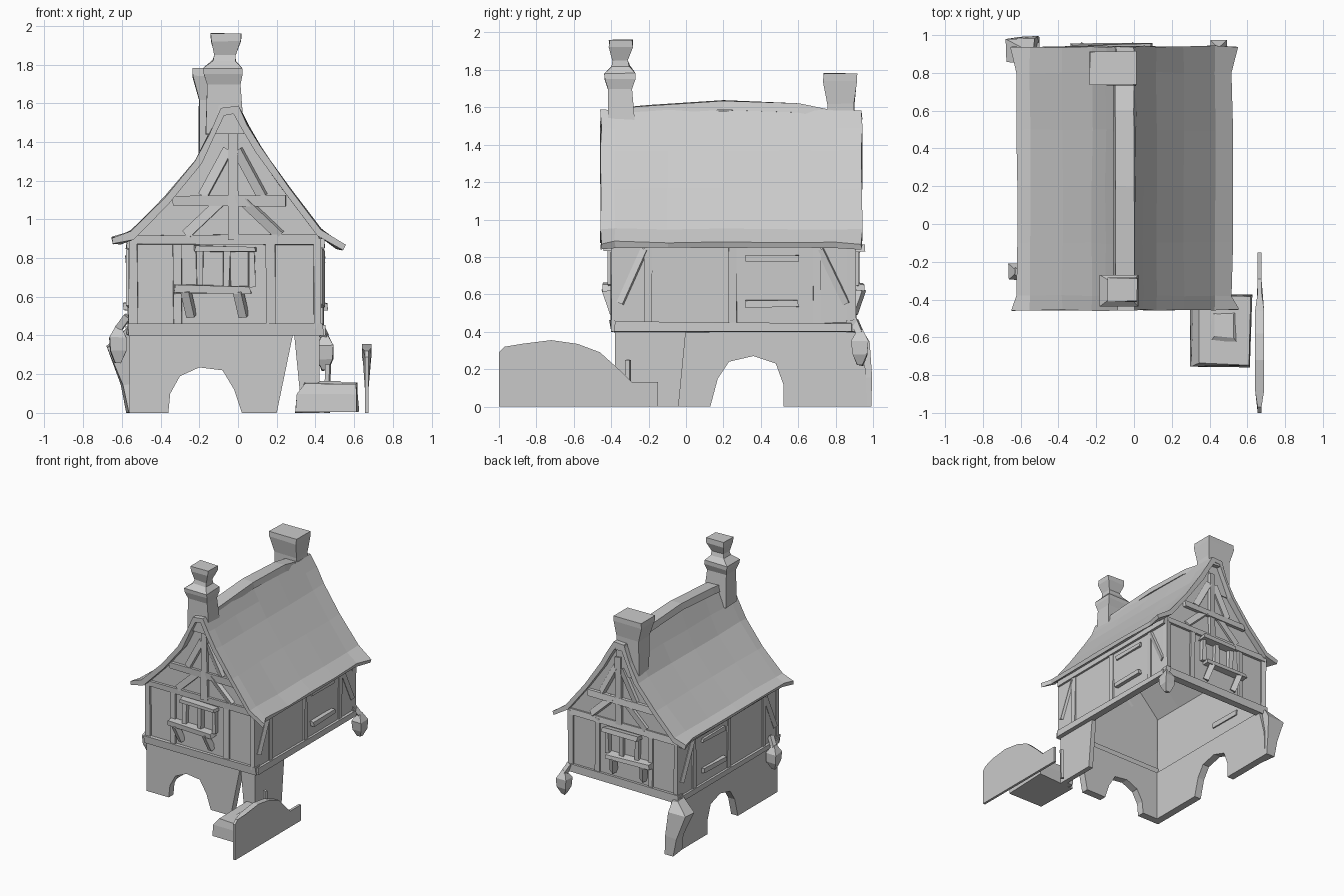
import bpy, bmesh, random
from mathutils import Vector

if "Cube" in bpy.data.objects:
    bpy.data.objects.remove(bpy.data.objects["Cube"])

random.seed(4)

def finish(name, bm, jitter=0.0):
    for v in bm.verts:
        v.co += Vector([random.uniform(-jitter, jitter) for _ in range(3)])
        v.co.z = max(v.co.z, 0)
    bmesh.ops.recalc_face_normals(bm, faces=bm.faces)
    me = bpy.data.meshes.new(name)
    bm.to_mesh(me)
    bm.free()
    ob = bpy.data.objects.new(name, me)
    bpy.context.collection.objects.link(ob)
    return ob

def loft(name, rings, jitter=0.0):
    """Skin closed rings of 3D points, capping both ends."""
    bm = bmesh.new()
    vs = [[bm.verts.new(p) for p in r] for r in rings]
    n = len(vs[0])
    for a, b in zip(vs, vs[1:]):
        for i in range(n):
            j = (i + 1) % n
            bm.faces.new((a[i], a[j], b[j], b[i]))
    bm.faces.new(vs[0])
    bm.faces.new(vs[-1])
    return finish(name, bm, jitter)

def slab(name, pts, axis, a, b):
    """Extrude a 2D outline along x (points are y,z) or y (points are x,z)."""
    put = (lambda p, t: (t, p[0], p[1])) if axis == 'x' else (lambda p, t: (p[0], t, p[1]))
    return loft(name, [[put(p, t) for p in pts] for t in (a, b)])

def box(name, lo, hi, jitter=0.006):
    ring = lambda z: [(lo[0], lo[1], z), (hi[0], lo[1], z), (hi[0], hi[1], z), (lo[0], hi[1], z)]
    return loft(name, [ring(lo[2]), ring(hi[2])], jitter)

def stack(name, rings, jitter=0.004):
    """Four-sided tower from (x0, x1, y0, y1, z) levels."""
    return loft(name, [[(a, c, z), (b, c, z), (b, d, z), (a, d, z)] for a, b, c, d, z in rings], jitter)

def strut(name, p, q, w=0.025):
    p, q = Vector(p), Vector(q)
    d = (q - p).normalized()
    s = d.cross(Vector((0.31, 0.9, 0.2)) if abs(d.y) < 0.7 else Vector((1, 0, 0))).normalized() * w
    t = d.cross(s)
    return loft(name, [[c + s + t, c - s + t, c - s - t, c + s - t] for c in (p, q)])

# Ground floor: open at right and back, arches in front and left walls
slab("front_arch_wall", [(-.55, 0), (-.36, 0), (-.35, .1), (-.3, .19), (-.2, .235), (-.08, .22),
     (-.02, .12), (.02, 0), (.2, 0), (.285, .41), (-.55, .41)], 'y', -.38, -.32)
slab("front_corner_pier", [(.29, .41), (.33, 0), (.42, 0), (.42, .41)], 'y', -.38, -.34)
slab("right_corner_wall", [(-.38, 0), (-.04, 0), (0, .41), (-.38, .41)], 'x', .38, .42)
slab("left_arch_wall", [(-.38, 0), (.13, 0), (.17, .15), (.23, .24), (.36, .27), (.48, .23),
     (.52, .12), (.52, 0), (.97, 0), (.96, .2), (.9, .41), (-.38, .41)], 'x', -.56, -.5)

# Buttress at the back left corner
stack("corner_buttress", [(-.57, -.5, .86, .99, 0), (-.6, -.5, .88, .99, .15),
                          (-.68, -.52, .86, .98, .34), (-.58, -.53, .86, .93, .43)], .008)

# Upper storey shell
gable = [(-.56, .41), (.43, .41), (.43, .91), (.25, 1.13), (.1, 1.35), (-.01, 1.53), (-.08, 1.53),
         (-.18, 1.32), (-.36, 1.08), (-.56, .89)]
slab("front_gable_wall", gable, 'y', -.38, -.35)
slab("back_gable_wall", gable, 'y', .86, .89)
side = [(-.38, .41), (.89, .41), (.89, .9), (-.38, .9)]
slab("left_upper_wall", side, 'x', -.56, -.53)
slab("right_upper_wall", side, 'x', .4, .43)

# Horizontal beams round the jetty and under the eaves
for end, y in (("front", -.375), ("back", .885)):
    box(end + "_jetty_beam", (-.57, y - .03, .4), (.44, y + .03, .46))
    box(end + "_eave_beam", (-.55, y - .025, .87), (.42, y + .025, .92))
    box(end + "_collar_beam", (-.34, y - .03, 1.07), (.25, y + .03, 1.12))
    box(end + "_king_post", (-.05, y - .03, .9), (.0, y + .03, 1.45))
    for s, x in ((-1, -.05), (1, 0)):
        strut(end + "_gable_brace", (x + s * .22, y, .92), (x + s * .03, y, 1.1))
        strut(end + "_rafter_brace", (x + s * .13, y, 1.12), (x, y, 1.36))
    for x in (-.54, -.31, .17, .41):
        box(end + "_stud", (x - .022, y - .022, .44), (x + .022, y + .022, .9))
for sd, x in (("left", -.555), ("right", .425)):
    box(sd + "_jetty_beam", (x - .022, -.38, .4), (x + .022, .89, .45))
    box(sd + "_eave_beam", (x - .02, -.38, .85), (x + .02, .89, .9))
    for y in (-.2, .25, .7):
        box(sd + "_stud", (x - .015, y - .02, .44), (x + .015, y + .02, .87))
    strut(sd + "_corner_brace", (x, -.35, .55), (x, -.22, .84), .018)
    strut(sd + "_corner_brace", (x, .86, .55), (x, .72, .84), .018)
    box(sd + "_window_sill", (x - .035, .32, .53), (x + .035, .6, .57))
    box(sd + "_window_head", (x - .025, .32, .78), (x + .025, .6, .81))

# Gable windows
for end, y, s in (("front", -.38, -1), ("back", .89, 1)):
    lo, hi = sorted((y, y + s * .06))
    box(end + "_window_sill", (-.33, lo, .62), (.06, hi, .66), .01)
    box(end + "_window_head", (-.22, lo, .83), (.09, hi, .86), .01)
    for x in (-.2, -.06, .07):
        box(end + "_window_bar", (x - .018, min(y, y + s * .035), .65), (x + .018, max(y, y + s * .035), .84))
    for x in (-.27, .0):
        strut(end + "_sill_bracket", (x, y + s * .045, .63), (x + .03, y, .5), .022)

# Curved roof shell with flared corners
outer = [(-.62, .905), (-.55, .94), (-.38, 1.115), (-.22, 1.3), (-.15, 1.44), (-.09, 1.58),
         (0, 1.585), (.05, 1.49), (.12, 1.37), (.265, 1.165), (.43, .95), (.52, .88)]
inner = [(.51, .85), (.41, .92), (.24, 1.14), (.09, 1.35), (.02, 1.47), (-.02, 1.545),
         (-.07, 1.54), (-.12, 1.43), (-.19, 1.29), (-.36, 1.08), (-.54, .9), (-.61, .875)]
rings = []
for y in (-.455, -.38, -.1, .2, .5, .8, .94):
    f = .035 if y in (-.455, .94) else .0
    rings.append([(x + (f if x > .5 else -f if x < -.6 else 0), y, z - (f * .4 if x > .5 else 0))
                  for x, z in outer + inner])
loft("roof", rings, .005)
stack_y = [(-.42, 1.59), (-.2, 1.61), (.2, 1.635), (.6, 1.62), (.8, 1.58), (.94, 1.575)]
loft("ridge_cap", [[(-.11, y, z - .05), (-.1, y, z), (0, y, z), (.01, y, z - .05)] for y, z in stack_y], .004)

# Chimneys
stack("front_chimney", [(-.17, .03, -.42, -.27, 1.44), (-.16, .01, -.42, -.29, 1.7), (-.18, .025, -.435, -.27, 1.75),
                        (-.18, .025, -.435, -.27, 1.78), (-.13, -.01, -.4, -.3, 1.82), (-.12, -.01, -.39, -.31, 1.85),
                        (-.14, .015, -.41, -.285, 1.92), (-.14, .015, -.41, -.285, 1.96)])
stack("back_chimney", [(-.2, .0, .76, .9, 1.3), (-.2, .0, .755, .9, 1.62), (-.235, .015, .735, .915, 1.74),
                       (-.235, .015, .735, .915, 1.78)])

# Hanging lanterns on the corners
for n, x, y, z in (("back_lantern", .45, .93, .22), ("left_lantern", -.62, -.25, .26)):
    stack(n, [(x - .015, x + .015, y - .015, y + .015, z), (x - .04, x + .04, y - .04, y + .04, z + .06),
              (x - .045, x + .045, y - .045, y + .045, z + .13), (x - .012, x + .012, y - .012, y + .012, z + .19)])
    strut(n + "_bracket", (x, y, z + .17), (x * .92, y - .03, z + .24), .018)

# Low planter in front of the right corner
stack("planter", [(.3, .62, -.755, -.38, 0), (.31, .62, -.755, -.38, .1), (.34, .61, -.74, -.38, .15)], .008)
stack("planter_mound", [(.38, .57, -.66, -.44, .13), (.42, .53, -.6, -.48, .165)], .008)
strut("planter_stake", (.46, -.31, .0), (.465, -.31, .25), .012)

# Thin rounded fence panel
fence = [(-1, 0), (-.15, 0), (-.15, .13), (-.29, .13), (-.36, .2), (-.46, .29), (-.58, .335),
         (-.72, .355), (-.88, .335), (-.97, .32), (-1, .29)]
mid = slab("fence_panel", fence, 'x', .645, .685)
for v in mid.data.vertices:
    v.co.x = .665 + (v.co.x - .665) * (1.2 if -.9 < v.co.y < -.4 else .5)
